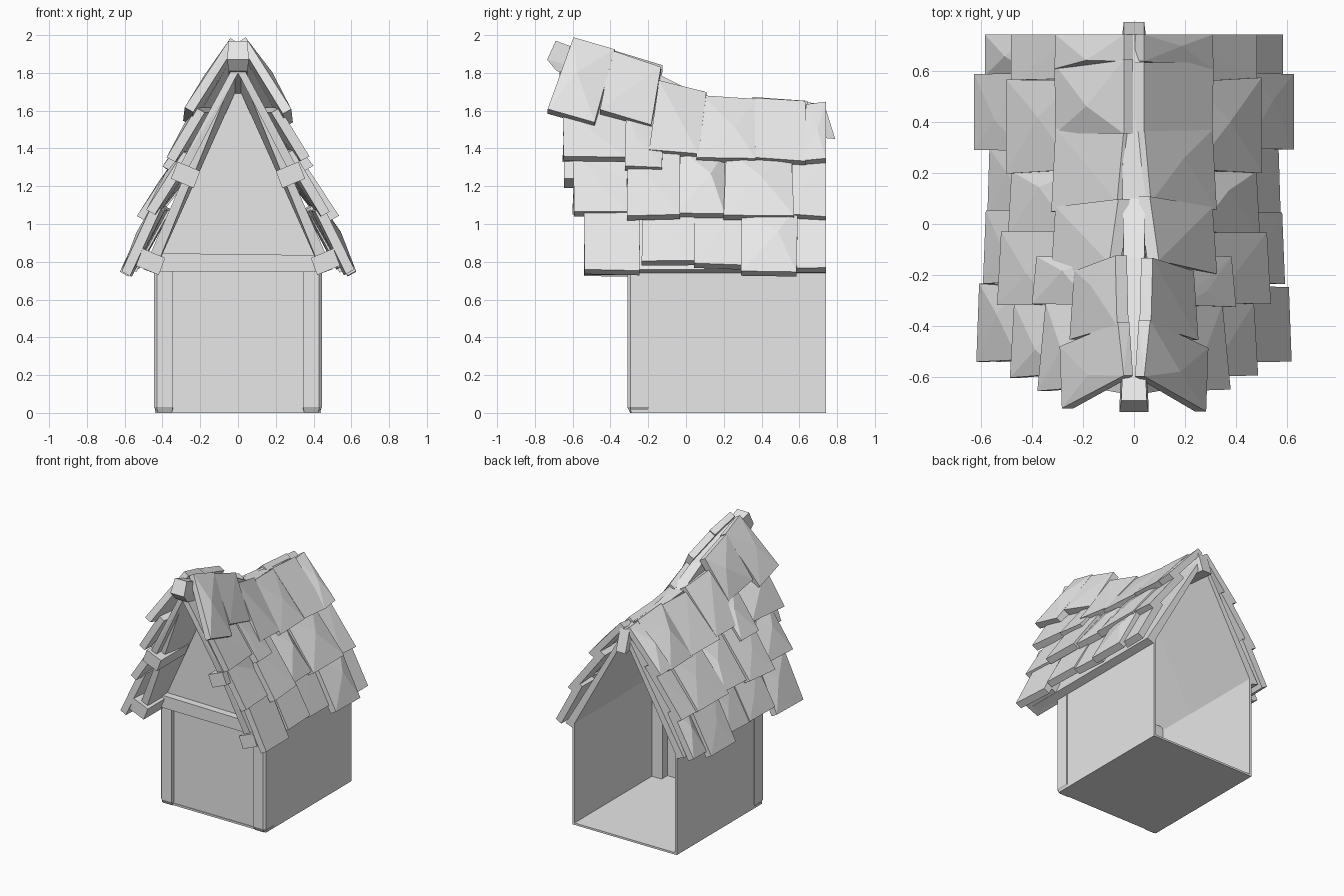
import bpy
import bmesh
import random
from mathutils import Vector

random.seed(4)
cube = bpy.data.objects.get("Cube")
if cube:
    bpy.data.objects.remove(cube, do_unlink=True)

GREY = (0.8, 0.8, 0.8, 1.0)
mat = bpy.data.materials.new("plain_grey")
mat.use_nodes = True
mat.diffuse_color = GREY
mat.node_tree.nodes["Principled BSDF"].inputs["Base Color"].default_value = GREY


def build(name, solids):
    """One flat-shaded object from a list of convex point sets."""
    bm = bmesh.new()
    for pts in solids:
        verts = [bm.verts.new(p) for p in pts]
        res = bmesh.ops.convex_hull(bm, input=verts)
        loose = [v for v in verts if v.is_valid and not v.link_faces]
        bmesh.ops.delete(bm, geom=loose, context='VERTS')
    bmesh.ops.dissolve_limit(bm, angle_limit=0.01, verts=bm.verts, edges=bm.edges)
    bmesh.ops.recalc_face_normals(bm, faces=bm.faces)
    mesh = bpy.data.meshes.new(name)
    bm.to_mesh(mesh)
    bm.free()
    mesh.materials.append(mat)
    obj = bpy.data.objects.new(name, mesh)
    bpy.context.collection.objects.link(obj)
    return obj


def box(x0, x1, y0, y1, z0, z1):
    return [(x, y, z) for x in (x0, x1) for y in (y0, y1) for z in (z0, z1)]


def flip(pts, side):
    return [(p[0] * side, p[1], p[2]) for p in pts]


def interp(table, t):
    """Piecewise linear lookup in ascending (key, value) pairs."""
    if t <= table[0][0]:
        return table[0][1]
    for (a, va), (b, vb) in zip(table, table[1:]):
        if t <= b:
            return va + (vb - va) * (t - a) / (b - a)
    return table[-1][1]


# Roof cross-sections as (height, half width) at the front and the back
FRONT = [(0.75, 0.62), (1.04, 0.53), (1.33, 0.39), (1.58, 0.29), (2.0, 0.04)]
BACK = [(0.75, 0.59), (1.05, 0.48), (1.33, 0.31), (1.64, 0.04)]


def roof_x(y, z):
    f = max(0.0, min(1.0, (y + 0.6) / 0.85))
    return interp(FRONT, z) * (1 - f) + interp(BACK, z) * f


def tile(side, corners, lift, tuck):
    """Slab with corners (y, z): top front, top back, bottom back, bottom front."""
    outer = []
    for i, (y, z) in enumerate(corners):
        x = roof_x(y, z) + lift
        if i < 2:
            x = max(0.04, x - tuck)
        if y < 0.7:
            y += random.uniform(-0.008, 0.008)
        outer.append(Vector((x, y, z + random.uniform(-0.008, 0.008))))
    inner = [Vector((max(0.004, p.x - 0.045), p.y, p.z - 0.025)) for p in outer]
    # A slightly raised point gives the hewn facets
    bump = sum(outer, Vector()) / 4
    bump += Vector((0.012, random.uniform(-0.06, 0.06), random.uniform(-0.05, 0.05)))
    return flip(outer + inner + [bump], side)


# Walls, floor and front gable
build("floor", [box(-0.44, 0.44, -0.29, 0.74, 0, 0.015)])
for side, label in ((1, "left"), (-1, "right")):
    build(label + "_wall", [flip(box(0.425, 0.44, -0.2, 0.74, 0.0, 0.8), side)])
    post = [(x, y, z) for x, y in ((0.345, -0.31), (0.43, -0.31), (0.445, -0.295),
                                   (0.445, -0.195), (0.335, -0.195))
            for z in (0.03, 0.8)]
    post += [(x, y, 0.0) for x in (0.35, 0.425) for y in (-0.295, -0.195)]
    build(label + "_front_post", [flip(post, side)])
profile = [(-0.43, 0.01), (0.43, 0.01), (0.43, 0.78), (0, 1.75), (-0.43, 0.78)]
build("front_gable_wall", [[(x, y, z) for x, z in profile for y in (-0.285, -0.265)]])
tie = [(x, y, z) for x, z in ((-0.44, 0.75), (0.44, 0.745), (0.41, 0.835), (-0.4, 0.845))
       for y in (-0.34, -0.27)]
build("gable_tie_beam", [tie])

# Boarding under the tiles: (y at ridge, y at eave, underside ridge height)
SECTIONS = [(-0.63, -0.5, 1.84), (-0.28, -0.28, 1.73), (0.1, 0.1, 1.58), (0.74, 0.74, 1.54)]


def deck_points(section):
    yr, ye, zr = section
    return [(0, yr, zr), (0, yr, zr + 0.06), (0.445, ye, 0.74), (0.5, ye, 0.76)]


for side, label in ((1, "left"), (-1, "right")):
    build(label + "_roof_boarding", [flip(deck_points(a) + deck_points(b), side)
                                     for a, b in zip(SECTIONS, SECTIONS[1:])])
    # Narrow barge strip on the front edge of the overhang
    barge = [(0.0, y, z) for y in (-0.67, -0.6) for z in (1.8, 1.88)]
    barge += [(x, y, 1.24) for x in (0.29, 0.345) for y in (-0.61, -0.54)]
    build(label + "_barge_board", [flip(barge, side)])
    # Slanted purlin ends
    ends = []
    for cx, cz, y0, y1 in ((0.28, 1.26, -0.645, -0.3), (0.465, 0.8, -0.54, -0.25)):
        ends.append(flip([(cx + dx, y, cz + dz) for y in (y0, y1)
                          for dx, dz in ((-0.08, 0.02), (-0.045, -0.07),
                                         (0.075, -0.02), (0.04, 0.07))], side))
    build(label + "_purlin_ends", ends)

# Ridge beam: (y at top, y at bottom, top height, half width)
RIDGE = [(-0.69, -0.735, 1.97, 0.05), (-0.58, -0.58, 1.93, 0.045),
         (-0.13, -0.13, 1.785, 0.04), (0.1, 0.1, 1.67, 0.045), (0.74, 0.74, 1.61, 0.04)]


def ridge_points(section):
    yt, yb, z, w = section
    return [(s * w * k, y, h) for s in (-1, 1)
            for k, y, h in ((1, yt, z), (1.15, yb, z - 0.1), (1, yb + 0.05, z - 0.16))]


build("ridge_beam", [ridge_points(a) + ridge_points(b) for a, b in zip(RIDGE, RIDGE[1:])])

# Lower courses: (front y, back y, bottom height, lift) with a shared top height
COURSES = {
    "eave": (1.1, [(-0.545, -0.24, 0.755, 0.0), (-0.24, 0.05, 0.8, 0.0),
                   (0.04, 0.29, 0.79, -0.01), (0.285, 0.585, 0.75, 0.035),
                   (0.575, 0.74, 0.77, 0.0)]),
    "middle": (1.39, [(-0.6, -0.31, 1.07, -0.03), (-0.32, -0.03, 1.05, 0.025),
                      (-0.04, 0.21, 1.055, 0.0), (0.2, 0.565, 1.04, 0.015),
                      (0.56, 0.74, 1.045, 0.0)]),
    "upper": (1.62, [(-0.655, -0.31, 1.36, 0.0), (-0.32, -0.12, 1.3, 0.02)]),
}
# Ridge course: four (y, z) corners each
RIDGE_TILES = [
    [(-0.6, 1.99), (-0.385, 1.925), (-0.48, 1.54), (-0.725, 1.61)],
    [(-0.4, 1.92), (-0.125, 1.835), (-0.18, 1.53), (-0.45, 1.6)],
    [(-0.15, 1.76), (0.1, 1.7), (0.06, 1.37), (-0.2, 1.39)],
    [(0.09, 1.675), (0.37, 1.655), (0.37, 1.345), (0.05, 1.35)],
    [(0.36, 1.665), (0.635, 1.645), (0.625, 1.34), (0.36, 1.345)],
    [(0.63, 1.64), (0.74, 1.64), (0.74, 1.345), (0.61, 1.34)],
]
for side, label in ((1, "left"), (-1, "right")):
    for course, (top, tiles) in COURSES.items():
        solids = []
        for y0, y1, low, lift in tiles:
            corners = [(y0 + 0.01, top), (y1, top), (y1, low), (y0, low)]
            solids.append(tile(side, corners, lift, 0.045))
        build(label + "_" + course + "_tiles", solids)
    build(label + "_ridge_tiles", [tile(side, c, 0.01, 0.02) for c in RIDGE_TILES])
